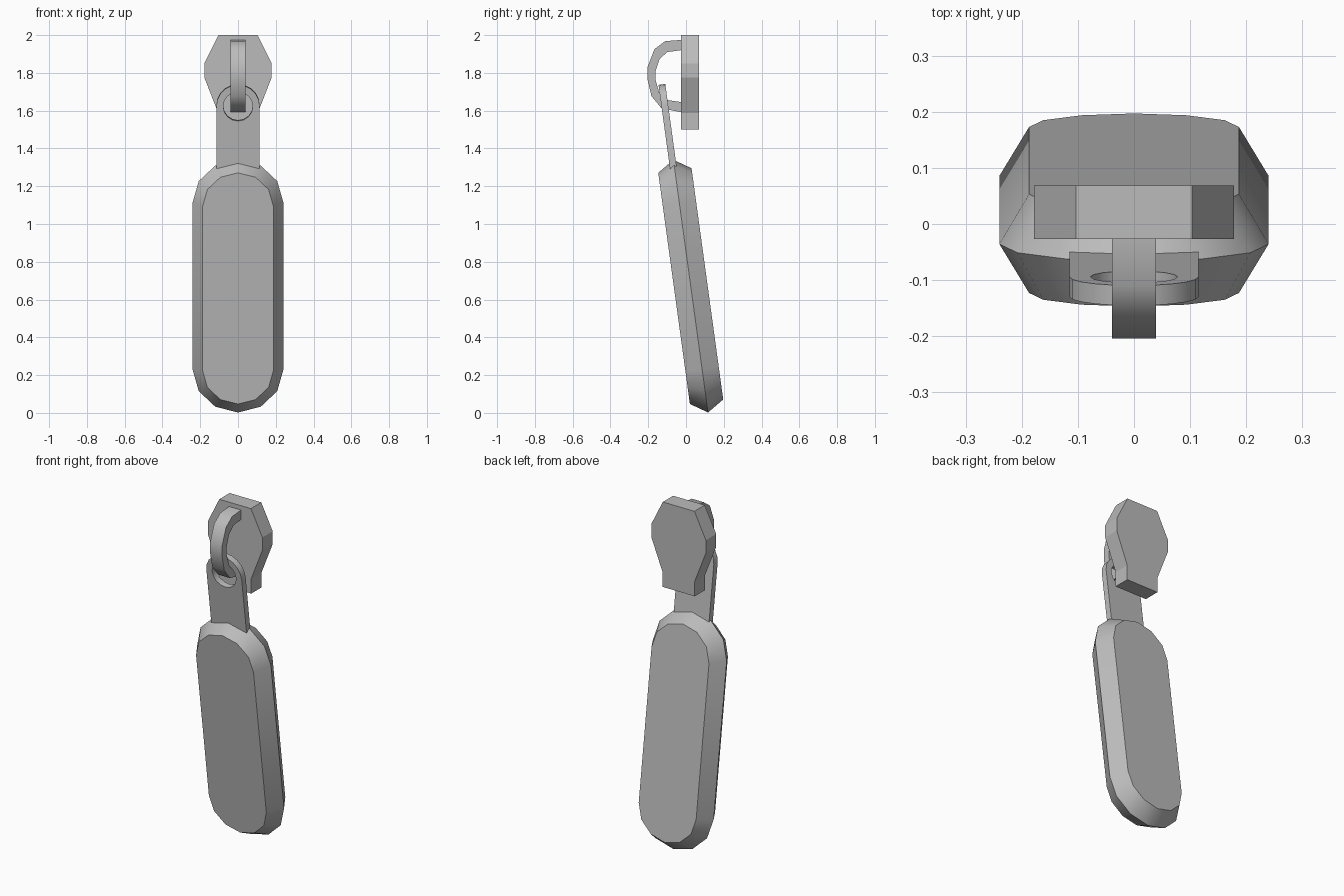
import bpy, bmesh
from math import sin, cos, pi, radians
from mathutils import Matrix

if "Cube" in bpy.data.objects:
    bpy.data.objects.remove(bpy.data.objects["Cube"])

metal = bpy.data.materials.new("grey metal")
metal.use_nodes = True
colour = (0.5, 0.5, 0.5, 1)
metal.diffuse_color = colour
metal.node_tree.nodes["Principled BSDF"].inputs["Base Color"].default_value = colour

TILT = radians(7.8)


def finish(name, bm, angle, location=(0, 0, 0), tilt=0):
    bmesh.ops.recalc_face_normals(bm, faces=bm.faces)
    mesh = bpy.data.meshes.new(name)
    bm.to_mesh(mesh)
    bm.free()
    mesh.materials.append(metal)
    mesh.shade_smooth()
    mesh.set_sharp_from_angle(angle=radians(angle))
    ob = bpy.data.objects.new(name, mesh)
    ob.location = location
    ob.rotation_euler.x = tilt
    bpy.context.collection.objects.link(ob)
    return ob


def arc(radius, centre, start, end, steps):
    angles = [start + (end - start) * i / steps for i in range(steps + 1)]
    return [(radius * cos(a), centre + radius * sin(a)) for a in angles]


def plate(loops, thickness):
    """Fill flat (x, z) loops, inner ones being holes, and thicken along y."""
    bm = bmesh.new()
    for loop in loops:
        vs = [bm.verts.new((x, -thickness / 2, z)) for x, z in loop]
        for a, b in zip(vs, vs[1:] + vs[:1]):
            bm.edges.new((a, b))
    bmesh.ops.triangle_fill(bm, edges=bm.edges[:], use_beauty=True)
    bmesh.ops.dissolve_limit(bm, angle_limit=0.01, verts=[], edges=bm.edges[:])
    out = bmesh.ops.extrude_face_region(bm, geom=bm.faces[:], use_keep_orig=True)
    moved = [g for g in out["geom"] if isinstance(g, bmesh.types.BMVert)]
    bmesh.ops.translate(bm, verts=moved, vec=(0, thickness, 0))
    return bm


# Slider plate
half = [(0.105, 1.5), (0.105, 1.588), (0.178, 1.775), (0.178, 1.85), (0.103, 2.0)]
outline = half + [(-x, z) for x, z in reversed(half)]
finish("slider_plate", plate([outline], 0.096), 10, (0, 0.021, 0))

# Loop on the slider, drawn as a side profile and turned to face sideways
outer = [(-0.02, 1.975), (-0.11, 1.968), (-0.167, 1.926), (-0.204, 1.83),
         (-0.204, 1.767), (-0.183, 1.677), (-0.13, 1.613), (-0.02, 1.591)]
inner = [(-0.02, 1.645), (-0.1, 1.656), (-0.14, 1.69), (-0.162, 1.765),
         (-0.162, 1.807), (-0.14, 1.873), (-0.1, 1.91), (-0.02, 1.921)]
bm = plate([outer + inner], 0.078)
bmesh.ops.rotate(bm, verts=bm.verts, matrix=Matrix.Rotation(pi / 2, 3, "Z"))
finish("slider_loop", bm, 40)

# Flat tab with a round hole that hangs from the loop
tab = [(-0.115, -0.35), (0.115, -0.35)] + arc(0.115, 0, 0, pi, 10)
hole = arc(0.078, 0, 0, 2 * pi, 16)[:-1]
finish("pull_tab", plate([tab, hole], 0.036), 40, (0, -0.112, 1.625), TILT)

# Rounded grip with bevelled edges that meet in a ridge
bm = bmesh.new()
rings = []
for y, radius, straight in [(-0.089, 0.187, 0.44), (0, 0.24, 0.447), (0.089, 0.187, 0.44)]:
    cap = [(x, z * 0.95) for x, z in arc(radius, 0, 0, pi, 6)]
    points = [(x, straight + z) for x, z in cap] + [(-x, -straight - z) for x, z in cap]
    rings.append([bm.verts.new((x, y, z)) for x, z in points])
for a, b in zip(rings, rings[1:]):
    for i in range(len(a)):
        bm.faces.new((a[i - 1], a[i], b[i], b[i - 1]))
bm.faces.new(rings[0])
bm.faces.new(rings[-1])
finish("grip", bm, 40, (0, 0.025, 0.671), TILT)
